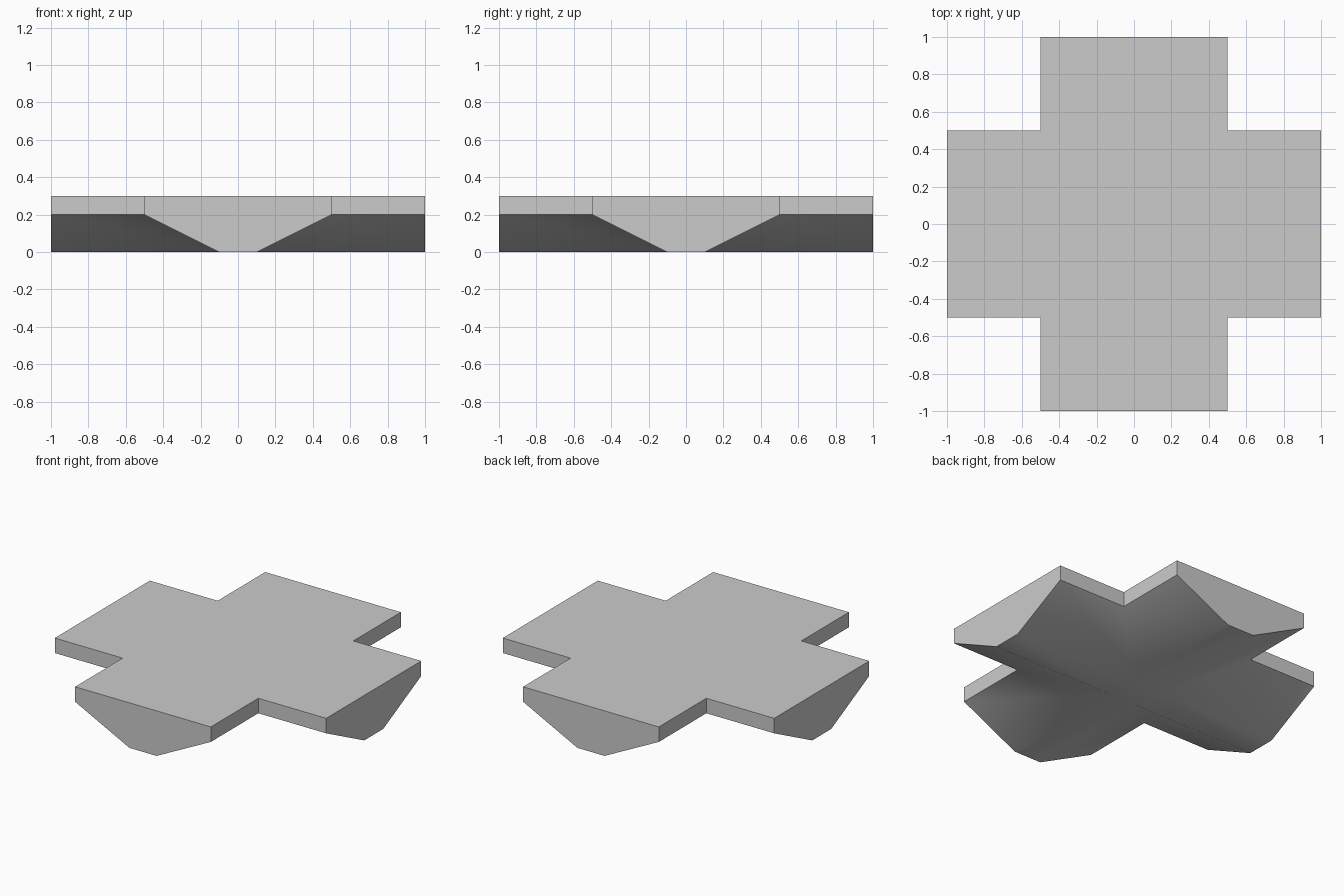
import bpy, bmesh, math
from mathutils import Matrix, Vector

cube = bpy.data.objects.get("Cube")
if cube:
    bpy.data.objects.remove(cube)

# Main dimensions
REACH, HALF, KEEL = 1.0, 0.5, 0.1
TOP, RIM = 0.3, 0.2

# Half profile of an arm, from rim top down to the keel, then mirrored
half = [(HALF, TOP), (HALF, RIM), (KEEL, 0)]
profile = half + [(-x, z) for x, z in reversed(half)]

bm = bmesh.new()


def add_face(points):
    return bm.faces.new([bm.verts.new(p) for p in points])


# Four arms: end cap plus skin running in to the mitred inner corners
for turn in range(4):
    spin = Matrix.Rotation(turn * math.pi / 2, 3, "Z")
    outer = [spin @ Vector((x, -REACH, z)) for x, z in profile]
    inner = [spin @ Vector((x, -abs(x), z)) for x, z in profile]
    add_face(outer)
    for i in range(len(profile)):
        j = (i + 1) % len(profile)
        add_face([outer[i], inner[i], inner[j], outer[j]])

# Hub squares closing the top and the underside
for size, z in ((HALF, TOP), (KEEL, 0)):
    add_face([(x * size, y * size, z) for x, y in ((-1, -1), (1, -1), (1, 1), (-1, 1))])

bmesh.ops.remove_doubles(bm, verts=bm.verts, dist=0.0001)
bmesh.ops.recalc_face_normals(bm, faces=bm.faces)

mesh = bpy.data.meshes.new("cross_platform")
bm.to_mesh(mesh)
bm.free()
platform = bpy.data.objects.new("cross_platform", mesh)
bpy.context.collection.objects.link(platform)

# Plain grey finish
grey = bpy.data.materials.new("light_grey")
grey.use_nodes = True
colour = (0.6, 0.6, 0.6, 1)
grey.diffuse_color = colour
grey.node_tree.nodes["Principled BSDF"].inputs["Base Color"].default_value = colour
mesh.materials.append(grey)

# Soft underside, crisp rim
bpy.ops.object.select_all(action="DESELECT")
platform.select_set(True)
bpy.context.view_layer.objects.active = platform
bpy.ops.object.shade_smooth_by_angle(angle=math.radians(45))
